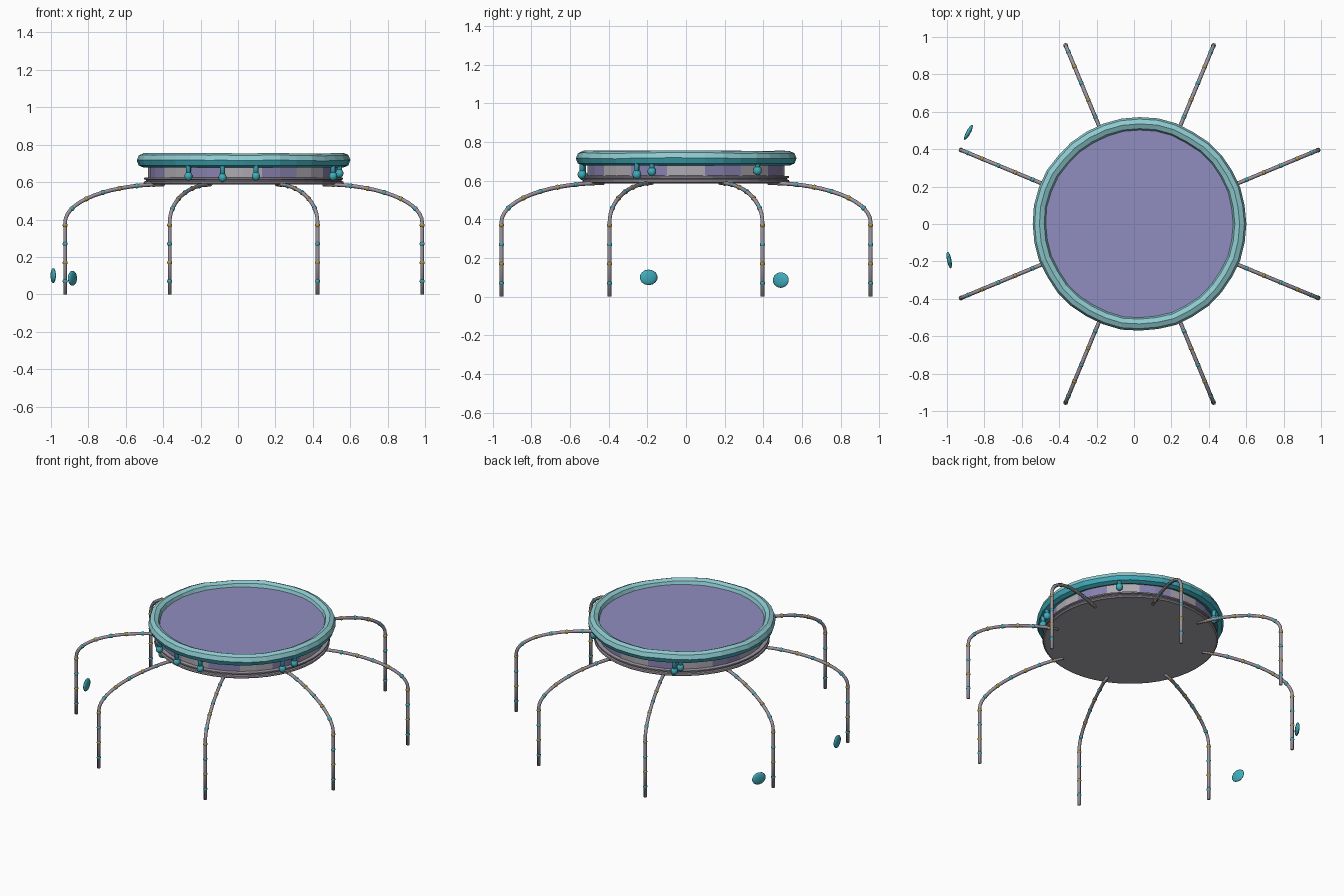
import bpy, bmesh, math, random
from mathutils import Vector, Matrix

random.seed(4)
if "Cube" in bpy.data.objects:
    bpy.data.objects.remove(bpy.data.objects["Cube"])

CX = 0.03  # table centre; the fallen droplets shift it off the origin


def material(name, rgb):
    m = bpy.data.materials.new(name)
    m.use_nodes = True
    m.diffuse_color = (*rgb, 1)
    m.node_tree.nodes["Principled BSDF"].inputs["Base Color"].default_value = (*rgb, 1)
    return m


TEAL = material("teal", (0.05, 0.42, 0.50))
PALE = material("pale teal", (0.27, 0.59, 0.62))
PURPLE = material("purple", (0.28, 0.27, 0.53))
WALL_PURPLE = material("wall purple", (0.25, 0.22, 0.43))
SILVER = material("light grey", (0.42, 0.40, 0.44))
MAUVE = material("mauve grey", (0.33, 0.30, 0.35))
UNDER = material("underside grey", (0.41, 0.41, 0.43))
GOLD = material("gold", (0.45, 0.31, 0.06))


def finish(name, bm, mats, smooth=False):
    bmesh.ops.recalc_face_normals(bm, faces=bm.faces)
    mesh = bpy.data.meshes.new(name)
    bm.to_mesh(mesh)
    bm.free()
    for m in mats:
        mesh.materials.append(m)
    ob = bpy.data.objects.new(name, mesh)
    bpy.context.collection.objects.link(ob)
    for p in mesh.polygons:
        p.use_smooth = smooth
    return ob


def polar(r, angle, z):
    return Vector((CX + r * math.cos(angle), r * math.sin(angle), z))


def lathe(bm, profile, segs, closed=False, wobble=0):
    """Revolve (radius, z) points; open profiles get end caps."""
    rings = []
    for i in range(segs):
        a = math.tau * i / segs
        dr, dz = (random.uniform(-wobble, wobble) for _ in "rz")
        rings.append([bm.verts.new(polar(r + dr, a, z + (dz if z > 0.7 else 0)))
                      for r, z in profile])
    n = len(profile)
    for i in range(segs):
        a, b = rings[i], rings[(i + 1) % segs]
        for j in range(n if closed else n - 1):
            k = (j + 1) % n
            f = bm.faces.new((a[j], b[j], b[k], a[k]))
            f.material_index = 0
    if not closed:
        bm.faces.new([r[0] for r in rings])
        bm.faces.new([r[-1] for r in rings])


def ball(bm, centre, radius, scale=(1, 1, 1), turn=0, segs=10, index=0):
    mat = Matrix.Translation(centre) @ Matrix.Rotation(turn, 4, 'Z') @ Matrix.Diagonal((*scale, 1))
    made = bmesh.ops.create_uvsphere(bm, u_segments=segs, v_segments=7, radius=radius, matrix=mat)
    for f in {f for v in made["verts"] for f in v.link_faces}:
        f.material_index = index


def tube(bm, path, radius, sides=8):
    rings = []
    for i, p in enumerate(path):
        d = (path[min(i + 1, len(path) - 1)] - path[max(i - 1, 0)]).normalized()
        side = Vector((-(p.y), p.x - CX, 0)).normalized()
        up = d.cross(side)
        rings.append([bm.verts.new(p + radius * (math.cos(t) * side + math.sin(t) * up))
                      for t in (math.tau * k / sides for k in range(sides))])
    for a, b in zip(rings, rings[1:]):
        for k in range(sides):
            bm.faces.new((a[k], a[(k + 1) % sides], b[(k + 1) % sides], b[k]))
    bm.faces.new(rings[0])
    bm.faces.new(rings[-1])


# Stepped base, with a neutral underside inside a rounded lip
bm = bmesh.new()
lathe(bm, [(0.517, 0.586), (0.528, 0.587), (0.535, 0.594), (0.533, 0.603), (0.523, 0.606),
           (0.523, 0.612), (0.532, 0.615), (0.532, 0.623), (0.505, 0.626)], 48)
for f in bm.faces:
    if len(f.verts) > 4 and f.calc_center_median().z < 0.6:
        f.material_index = 1
finish("base", bm, [MAUVE, UNDER])

# Side wall with alternating panels centred on the axes
bm = bmesh.new()
lathe(bm, [(0.51, 0.62), (0.51, 0.70)], 32)
for f in bm.faces:
    if len(f.verts) == 4:
        c = f.calc_center_median()
        turn = math.atan2(c.y, c.x - CX) / math.tau * 16 + 0.5
        f.material_index = math.floor(turn) % 2
finish("panelled_wall", bm, [SILVER, WALL_PURPLE])

# Table top
bm = bmesh.new()
lathe(bm, [(0.515, 0.695), (0.515, 0.722)], 48)
finish("table_top", bm, [PURPLE])

# Uneven rim, pale above and deeper teal below
bm = bmesh.new()
section = [(0.535 + 0.036 * math.cos(t), 0.716 + 0.038 * math.sin(t))
           for t in (math.tau * k / 8 for k in range(8))]
lathe(bm, section, 36, closed=True, wobble=0.003)
for f in bm.faces:
    f.material_index = int(f.calc_center_median().z > 0.716)
finish("rim", bm, [TEAL, PALE])

# Drips hanging from the rim: angle in degrees, height of the droplet
for n, (deg, z) in enumerate([(237, 0.632), (258, 0.625), (277, 0.632), (-28, 0.632),
                              (-19, 0.647), (43, 0.652), (120, 0.627), (124, 0.652)]):
    a = math.radians(deg)
    bm = bmesh.new()
    tube(bm, [polar(0.542, a, h) for h in (0.71, 0.69, z)], 0.0135)
    ball(bm, polar(0.542, a, z), 0.0225, (1, 1, 1.1))
    finish(f"drip_{n + 1}", bm, [TEAL], True)

# Arched legs with alternating beads
R0, R1, KNEE, RISE = 0.46, 1.033, 0.385, 0.203
for n in range(8):
    a = math.tau * (n + 0.5) / 8
    path = [polar(R1, a, 0), polar(R1, a, KNEE / 2)]
    for k in range(15):
        t = math.pi / 2 * k / 14
        path.append(polar(R0 + (R1 - R0) * math.cos(t), a, KNEE + RISE * math.sin(t)))
    bm = bmesh.new()
    tube(bm, path, 0.0105)
    finish(f"leg_{n + 1}", bm, [MAUVE], True)

    bm = bmesh.new()
    travelled, target, count = 0, 0.07, 0
    for p, q in zip(path, path[1:]):
        length = (q - p).length
        while travelled + length >= target and count < 10:
            ball(bm, p.lerp(q, (target - travelled) / length), 0.0135, segs=8, index=count % 2)
            target += 0.1
            count += 1
        travelled += length
    finish(f"leg_beads_{n + 1}", bm, [TEAL, GOLD], True)

# Flattened loose droplets beside the table
for n, (x, y, z) in enumerate([(-0.988, -0.193, 0.1), (-0.885, 0.49, 0.086)]):
    bm = bmesh.new()
    ball(bm, Vector((x, y, z)), 0.047, (0.26, 1, 0.86), math.atan2(y, x - CX), 14)
    finish(f"loose_droplet_{n + 1}", bm, [TEAL], True)
